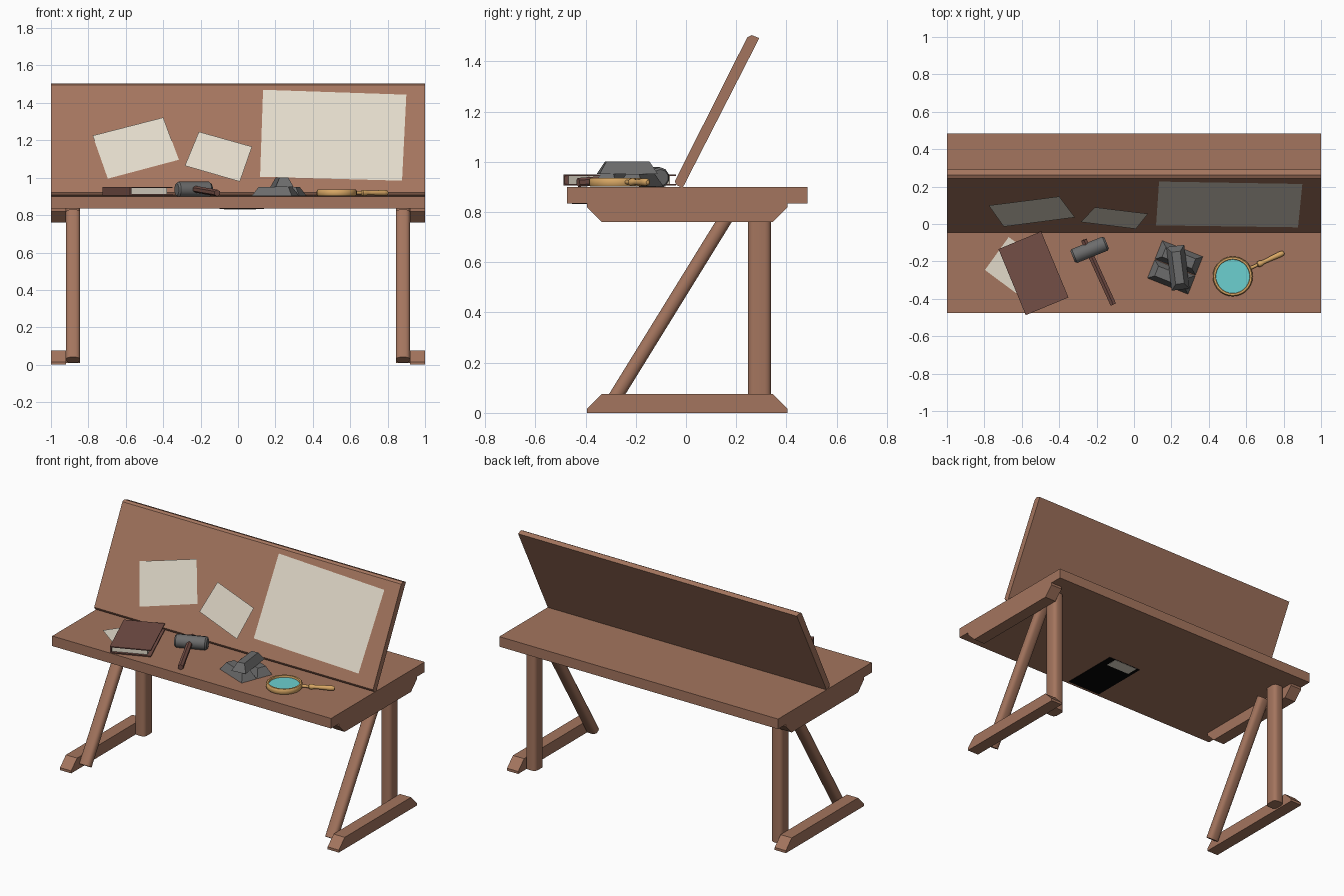
import bpy, bmesh, math
from mathutils import Vector, Matrix

if "Cube" in bpy.data.objects:
    bpy.data.objects.remove(bpy.data.objects["Cube"])


def material(name, hexa):
    lin = lambda c: c / 12.92 if c <= 0.04045 else ((c + 0.055) / 1.055) ** 2.4
    m = bpy.data.materials.new(name)
    m.diffuse_color = [lin(int(hexa[i:i + 2], 16) / 255) for i in (0, 2, 4)] + [1]
    m.use_nodes = True
    m.node_tree.nodes["Principled BSDF"].inputs["Base Color"].default_value = m.diffuse_color
    return m


WOOD = material("brown wood", "A4755E")
PAPER = material("paper", "E2DACA")
LEATHER = material("dark leather", "744E46")
METAL = material("grey metal", "6C6C6C")
TAN = material("tan wood", "D8A764")
LENS = material("cyan lens", "6CD0D0")
BLACK = material("black", "040404")


def loft(name, rings, mat, closed=False, smooth=False):
    """Skin equal-length point rings; cap the ends unless the chain is closed."""
    bm = bmesh.new()
    vs = [[bm.verts.new(p) for p in r] for r in rings]
    n = len(rings[0])
    for k in range(len(vs) if closed else len(vs) - 1):
        a, b = vs[k], vs[(k + 1) % len(vs)]
        for i in range(n):
            bm.faces.new((a[i], a[(i + 1) % n], b[(i + 1) % n], b[i]))
    if not closed:
        bm.faces.new(vs[0])
        if len(vs) > 1:
            bm.faces.new(vs[-1])
    bmesh.ops.recalc_face_normals(bm, faces=bm.faces)
    me = bpy.data.meshes.new(name)
    bm.to_mesh(me)
    bm.free()
    ob = bpy.data.objects.new(name, me)
    bpy.context.collection.objects.link(ob)
    me.materials.append(mat)
    if smooth:
        bpy.context.view_layer.objects.active = ob
        bpy.ops.object.select_all(action='DESELECT')
        ob.select_set(True)
        bpy.ops.object.shade_smooth_by_angle(angle=math.radians(40))
    return ob


def prism(name, yz, x0, x1, mat):
    return loft(name, [[(x, y, z) for y, z in yz] for x in (x0, x1)], mat)


def rect(cx, cy, z, l, w, ang):
    m = Matrix.Rotation(math.radians(ang), 3, 'Z')
    return [Vector((cx, cy, z)) + m @ Vector((sx * l / 2, sy * w / 2, 0))
            for sx, sy in ((-1, -1), (1, -1), (1, 1), (-1, 1))]


def rod(name, stations, mat, sides=12):
    """Round rod through (point, radius) stations."""
    axis = (Vector(stations[-1][0]) - Vector(stations[0][0])).normalized()
    u = axis.cross(Vector((0, 0, 1))).normalized()
    v = u.cross(axis)
    rings = [[Vector(p) + r * (u * math.cos(t) + v * math.sin(t))
              for t in [2 * math.pi * (i + .5) / sides for i in range(sides)]]
             for p, r in stations]
    return loft(name, rings, mat, smooth=True)


def post(name, x, a, b, w, d):
    """Rounded rectangular post between two (y, z) points."""
    axis = Vector((0, b[0] - a[0], b[1] - a[1])).normalized()
    ux = Vector((1, 0, 0))
    uy = axis.cross(ux)
    r = 0.024
    prof = []
    for k, (sx, sy) in enumerate(((1, 1), (-1, 1), (-1, -1), (1, -1))):
        for j in range(4):
            t = math.pi / 2 * (k + j / 3)
            prof.append(ux * (sx * (w / 2 - r) + r * math.cos(t)) +
                        uy * (sy * (d / 2 - r) + r * math.sin(t)))
    return loft(name, [[Vector((x, *e)) + p for p in prof] for e in (a, b)],
                WOOD, smooth=True)


# Table top
prism("table_top", [(-.475, .835), (.485, .835), (.485, .9), (-.475, .9)], -1, 1, WOOD)

# Trestle ends: foot, top bearer, upright leg and diagonal brace
for s, side in ((-1, "left"), (1, "right")):
    prism(side + "_foot", [(-.395, 0), (.405, 0), (.405, .016), (.345, .076),
                           (-.335, .076), (-.395, .016)], s * .92, s, WOOD)
    prism(side + "_bearer", [(-.335, .76), (.345, .76), (.405, .82), (.405, .835),
                             (-.395, .835), (-.395, .82)], s * .92, s, WOOD)
    post(side + "_leg", s * .882, (.293, .01), (.293, .835), .076, .092)
    post(side + "_brace", s * .882, (-.304, .026), (.183, .815), .076, .056)

# Sloping back board
prism("back_board", [(-.045, .922), (-.037, .907), (-.013, .897), (.292, 1.493),
                     (.262, 1.505), (.244, 1.496)], -1, 1, WOOD)


# Sheets pinned on the board: corners in x,z; gap grows with height
def sheet(name, xz, gap, k):
    zmin = min(z for _, z in xz)
    loft(name, [[(x, -.045 + (z - .922) * .5035 - gap - k * (z - zmin), z)
                 for x, z in xz]], PAPER)


sheet("large_sheet", [(.118, 1.005), (.877, .984), (.90, 1.444), (.134, 1.47)], .004, 0)
sheet("left_sheet", [(-.696, .995), (-.316, 1.096), (-.40, 1.322), (-.777, 1.225)], .006, .01)
sheet("middle_sheet", [(-.284, 1.064), (.01, .979), (.075, 1.166), (-.209, 1.246)], .01, .07)

# Loose sheet under the book
loft("loose_sheet", [[(-.797, -.246, .904), (-.63, -.37, .904),
                      (-.50, -.19, .904), (-.67, -.07, .904)]], PAPER)

# Book: two covers, spine on the left, recessed pages
A = 22.5
ca, sa = math.cos(math.radians(A)), math.sin(math.radians(A))
bx, by = -.5375, -.2635


def slab(name, dx, z0, z1, l, w, mat):
    loft(name, [rect(bx + dx * ca, by + dx * sa, z, l, w, A) for z in (z0, z1)], mat)


slab("book_lower_cover", 0, .906, .912, .247, .382, LEATHER)
slab("book_upper_cover", 0, .944, .95, .247, .382, LEATHER)
slab("book_spine", -.119, .912, .944, .009, .382, LEATHER)
slab("book_pages", -.008, .912, .944, .215, .35, PAPER)

# Hammer
hd = Vector((math.cos(math.radians(22)), math.sin(math.radians(22)), 0))
hc = Vector((-.237, -.138, .937))
rod("hammer_head", [(hc - hd * .098, .033), (hc - hd * .088, .042),
                    (hc + hd * .088, .042), (hc + hd * .098, .033)], METAL, 10)
rod("hammer_handle", [((-.268, -.085, .945), .018), ((-.25, -.125, .942), .018),
                      ((-.111, -.43, .918), .018)], LEATHER, 6)


# Stack of metal ingots
def ingot(name, cx, cy, z, l, w, ang):
    loft(name, [rect(cx, cy, z, l, w, ang), rect(cx, cy, z + .05, l - .062, w - .05, ang)], METAL)


for s, n in ((-1, "front"), (1, "rear")):
    ingot(n + "_ingot", .22 + s * .02, -.232 + s * .051, .901, .233, .106, -21.7)
ingot("top_ingot", .235, -.234, .951, .235, .096, -83)

# Magnifying glass: rim, lens, turned handle
mx, my = .528, -.28
N = 28


def circle(r, z):
    return [(mx + r * math.cos(2 * math.pi * i / N), my + r * math.sin(2 * math.pi * i / N), z)
            for i in range(N)]


loft("magnifier_rim", [circle(r, z) for r, z in ((.102, .902), (.107, .908), (.107, .93),
     (.102, .936), (.092, .936), (.09, .93), (.09, .902))], TAN, closed=True, smooth=True)
loft("magnifier_lens", [circle(.0905, .914), circle(.0905, .924)], LENS)
gd = Vector((math.cos(math.radians(25)), math.sin(math.radians(25)), 0))
gc = Vector((mx, my, .919))
rod("magnifier_handle", [(gc + gd * d, r) for d, r in
    ((.10, .009), (.145, .009), (.15, .016), (.165, .017), (.18, .012), (.20, .012),
     (.275, .016), (.295, .014), (.302, .007))], TAN)

# Dark panel with a small paper patch on the underside
loft("underside_panel", [rect(.02, -.26, z, .24, .39, 0) for z in (.832, .8355)], BLACK)
loft("underside_patch", [rect(.01, -.105, z, .17, .08, 0) for z in (.831, .8325)], PAPER)
